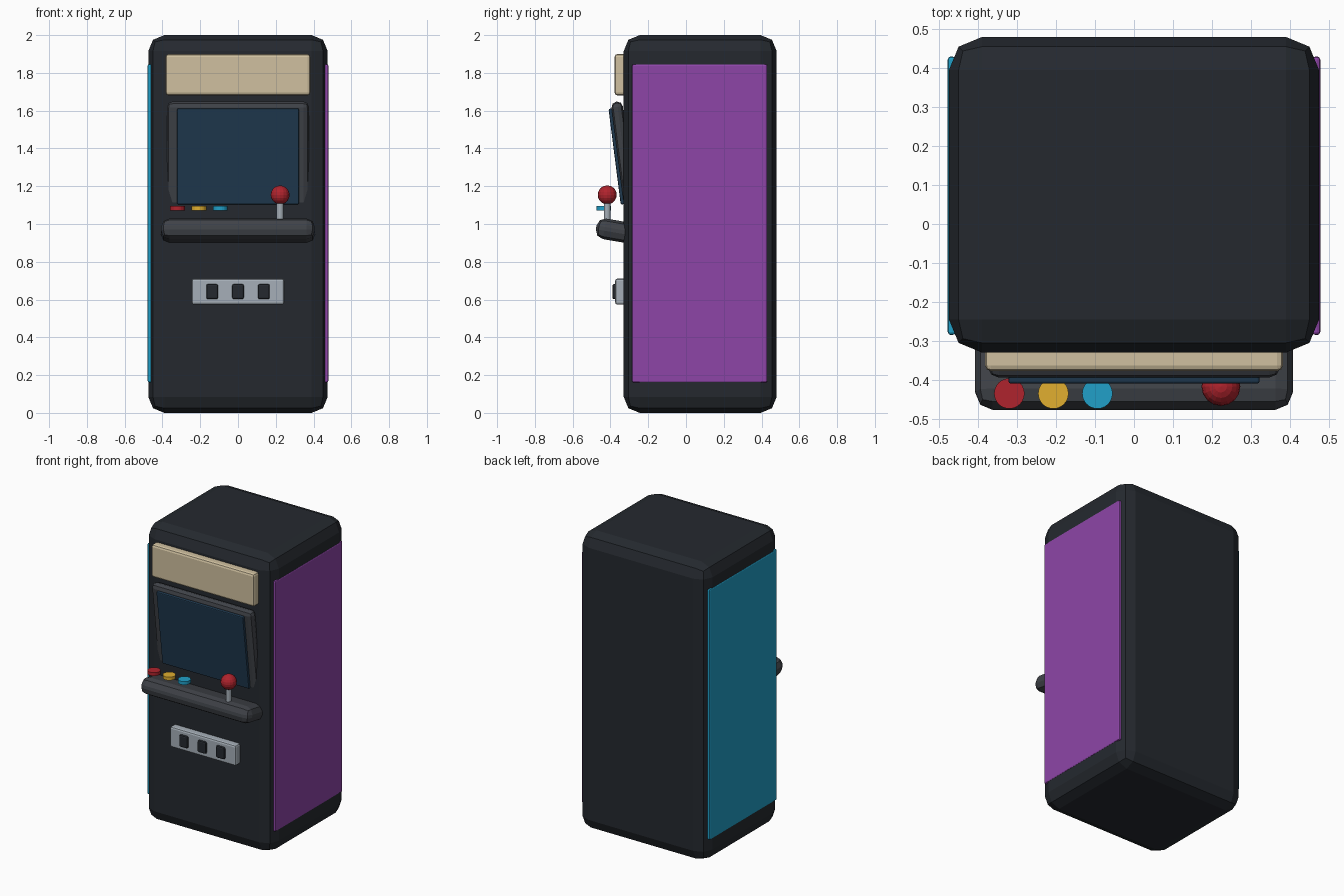
import bpy, bmesh
from mathutils import Matrix, Vector

if "Cube" in bpy.data.objects:
    bpy.data.objects.remove(bpy.data.objects["Cube"])

COLORS = {
    "charcoal": (0.018, 0.022, 0.028), "grey": (0.05, 0.055, 0.065),
    "cyan": (0.015, 0.35, 0.58), "purple": (0.27, 0.06, 0.39),
    "cream": (0.63, 0.53, 0.35), "navy": (0.014, 0.042, 0.08),
    "silver": (0.38, 0.43, 0.48), "red": (0.43, 0.017, 0.026),
    "yellow": (0.75, 0.43, 0.03),
}
MATS = {}
for key, rgb in COLORS.items():
    MATS[key] = bpy.data.materials.new(key)
    MATS[key].diffuse_color = (*rgb, 1)


def finish(name, bm, loc, color, tilt=0.0):
    mesh = bpy.data.meshes.new(name)
    bm.to_mesh(mesh)
    bm.free()
    ob = bpy.data.objects.new(name, mesh)
    ob.location = loc
    ob.rotation_euler.x = tilt
    mesh.materials.append(MATS[color])
    bpy.context.collection.objects.link(ob)
    return ob


def box(name, loc, size, color, bevel, tilt=0.0, segments=2):
    bm = bmesh.new()
    bmesh.ops.create_cube(bm, size=1, matrix=Matrix.Diagonal((*size, 1)))
    ob = finish(name, bm, loc, color, tilt)
    mod = ob.modifiers.new("bevel", "BEVEL")
    mod.width = bevel
    mod.segments = segments
    return ob


def cylinder(name, loc, radius, height, color, sides=24):
    bm = bmesh.new()
    bmesh.ops.create_cone(bm, cap_ends=True, segments=sides, radius1=radius,
                          radius2=radius, depth=height)
    return finish(name, bm, loc, color)


# Cabinet body and coloured side panels
box("cabinet", (0, 0.075, 1.0), (0.95, 0.81, 2.0), "charcoal", 0.085)
for side, label, color in ((-1, "left", "cyan"), (1, "right", "purple")):
    box(label + "_side_panel", (side * 0.468, 0.0725, 1.003),
        (0.02, 0.715, 1.685), color, 0.008)

# Marquee sign
box("marquee", (0, -0.345, 1.79), (0.765, 0.065, 0.22), "cream", 0.015)

# Tilted screen and surround
box("screen_bezel", (0, -0.33, 1.35), (0.75, 0.06, 0.60), "grey", 0.028, 0.127)
box("screen", (0, -0.363, 1.358), (0.645, 0.03, 0.51), "navy", 0.006, 0.127)

# Control shelf with buttons and joystick
box("control_panel", (0, -0.33, 0.957), (0.815, 0.295, 0.11), "grey", 0.045, -0.17)
for i, color in enumerate(("red", "yellow", "cyan")):
    cylinder(f"button_{i + 1}", (-0.32 + i * 0.113, -0.435, 1.083), 0.039, 0.022, color)
cylinder("joystick_shaft", (0.223, -0.417, 1.055), 0.018, 0.14, "silver", 16)
bm = bmesh.new()
bmesh.ops.create_uvsphere(bm, u_segments=16, v_segments=10, radius=0.05)
finish("joystick_knob", bm, (0.223, -0.417, 1.154), "red")

# Coin plate with three slots
box("coin_plate", (0, -0.345, 0.642), (0.49, 0.06, 0.138), "silver", 0.012)
for i in range(3):
    box(f"coin_slot_{i + 1}", ((i - 1) * 0.137, -0.375, 0.642),
        (0.062, 0.03, 0.08), "charcoal", 0.009)

for m in bpy.data.materials:
    if m.users and not m.is_grease_pencil:
        m.use_nodes = True
        m.node_tree.nodes["Principled BSDF"].inputs["Base Color"].default_value = m.diffuse_color
